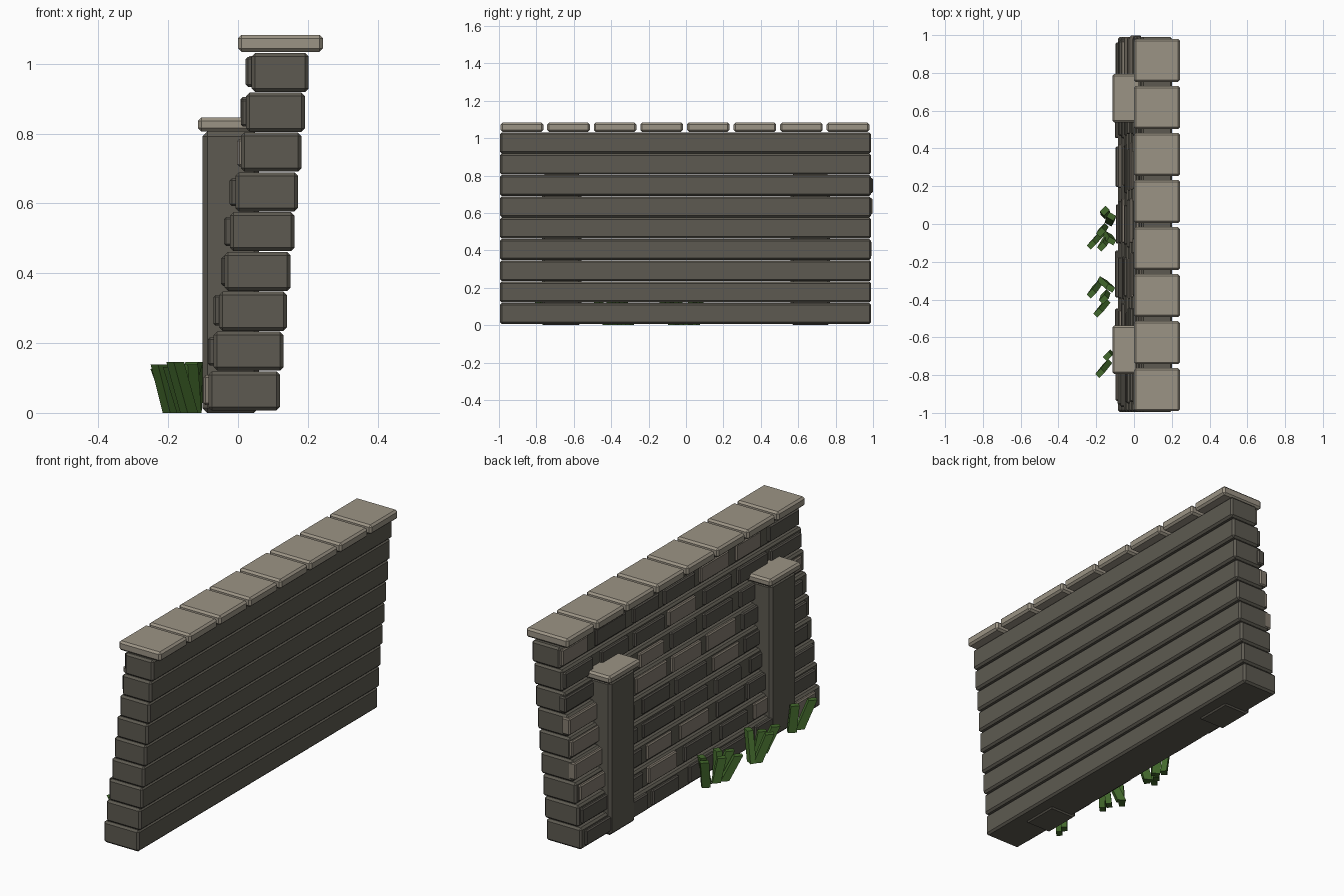
import bpy, bmesh, random
from math import radians
from mathutils import Vector, Matrix

random.seed(4)
cube = bpy.data.objects.get("Cube")
if cube:
    bpy.data.objects.remove(cube)


def material(name, rgb):
    m = bpy.data.materials.new(name)
    m.use_nodes = True
    m.diffuse_color = (*rgb, 1)
    m.node_tree.nodes["Principled BSDF"].inputs["Base Color"].default_value = (*rgb, 1)
    return m


WALL = material("dark stone", (0.110, 0.102, 0.082))
CAP = material("pale capstone", (0.33, 0.295, 0.235))
LIGHT = material("light brick", (0.23, 0.20, 0.16))
DARK = material("dark brick", (0.095, 0.088, 0.072))
GREEN = material("grass green", (0.055, 0.14, 0.025))


def finish(name, bm, mat):
    mesh = bpy.data.meshes.new(name)
    bm.to_mesh(mesh)
    bm.free()
    mesh.materials.append(mat)
    obj = bpy.data.objects.new(name, mesh)
    bpy.context.collection.objects.link(obj)
    return obj


def block(name, xs, ys, zs, mat, bevel=0.01):
    """Bevelled box between the given limits."""
    bm = bmesh.new()
    spans = (xs, ys, zs)
    size = [b - a for a, b in spans]
    mid = Vector([(a + b) / 2 for a, b in spans])
    bmesh.ops.create_cube(bm, size=1, matrix=Matrix.Translation(mid) @ Matrix.Diagonal((*size, 1)))
    bmesh.ops.bevel(bm, geom=bm.edges[:], offset=bevel, segments=1, affect='EDGES')
    return finish(name, bm, mat)


# Leaning wall: stacked courses, each stepping back from the brick face
COURSES, STEP = 9, 0.114


def face_x(i):
    return -0.085 + 0.0155 * i


for i in range(COURSES):
    z = 0.007 + STEP * i
    block(f"wall_course_{i + 1}", (face_x(i), 0.12 + 0.0103 * i), (-0.995, 0.99),
          (z, z + 0.112), WALL)

# Facing bricks, pale ones listed by course and slot
pale = {0: (6,), 1: (2, 5), 2: (0, 2, 3), 3: (0,), 4: (0, 4),
        5: (0, 2, 3, 4), 6: (2, 6), 7: (3,), 8: (0, 4, 5)}
for i in range(COURSES):
    for slot in range(7):
        y = 0.865 - 0.285 * slot + random.uniform(-0.015, 0.015)
        half = random.uniform(0.1, 0.13)
        z = 0.012 + STEP * i
        out = random.uniform(0.01, 0.017)
        block(f"face_brick_{i + 1}_{slot + 1}", (face_x(i) - out, face_x(i) + 0.03),
              (max(y - half, -0.995), min(y + half, 1.0)),
              (z + 0.01, z + random.uniform(0.088, 0.1)),
              LIGHT if slot in pale[i] else DARK, 0.006)

# Capstones along the top
for i in range(8):
    y = -0.877 + 0.249 * i
    block(f"capstone_{i + 1}", (0, 0.243), (y - 0.114, y + 0.114), (1.034, 1.083), CAP)

# Two buttress pillars with caps
for side, y in (("back", 0.665), ("front", -0.665)):
    block(f"{side}_pillar", (-0.102, 0.06), (y - 0.105, y + 0.105), (0, 0.806), WALL, 0.014)
    block(f"{side}_pillar_cap", (-0.115, 0.055), (y - 0.128, y + 0.128), (0.806, 0.846), CAP)


# Grass tufts: flat-sided blades from a foot point to a tip
def blade(name, foot, tip, height, turn):
    bm = bmesh.new()
    bmesh.ops.create_cube(bm, size=1, matrix=Matrix.Rotation(radians(turn), 4, 'Z')
                          @ Matrix.Diagonal((0.042, 0.03, 1, 1)))
    for v in bm.verts:
        end = tip if v.co.z > 0 else foot
        v.co = Vector((v.co.x + end[0], v.co.y + end[1], height if v.co.z > 0 else 0))
    finish(name, bm, GREEN)


tufts = [
    ((-0.18, -0.06), (-0.225, -0.11)), ((-0.14, -0.07), (-0.17, -0.12)),
    ((-0.15, 0.05), (-0.155, 0.07)), ((-0.13, 0.01), (-0.12, 0.04)),
    ((-0.16, -0.02), (-0.175, -0.045)), ((-0.14, -0.06), (-0.12, -0.09)),
    ((-0.19, -0.32), (-0.225, -0.37)), ((-0.17, -0.30), (-0.125, -0.34)),
    ((-0.15, -0.37), (-0.16, -0.40)), ((-0.15, -0.42), (-0.19, -0.47)),
    ((-0.13, -0.69), (-0.14, -0.70)), ((-0.14, -0.74), (-0.18, -0.79)),
]
for n, (foot, tip) in enumerate(tufts):
    blade(f"grass_blade_{n + 1}", foot, tip, 0.125 + 0.007 * (n % 4), 45 if tip[0] < foot[0] else -30)
